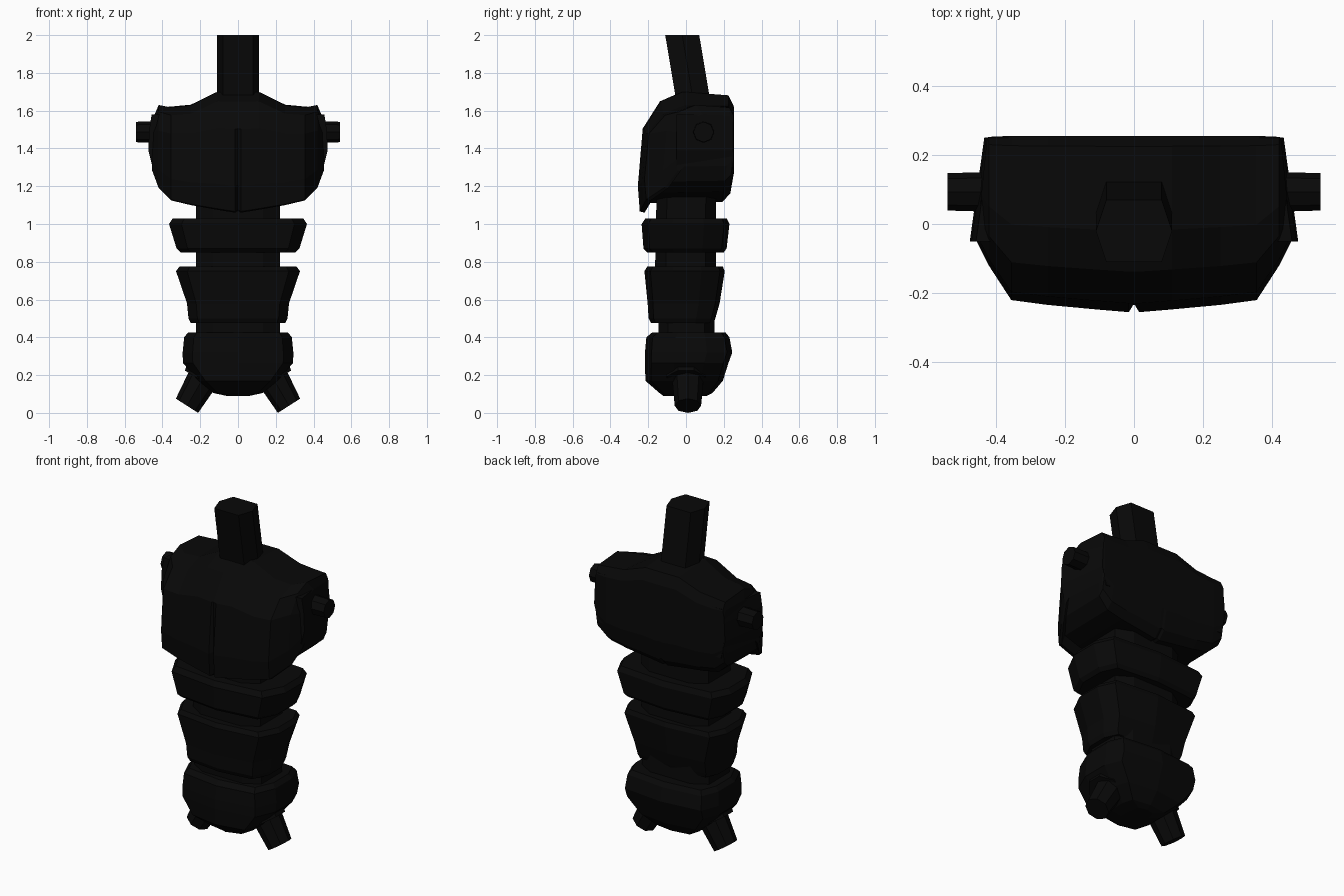
import bpy, bmesh, math
from mathutils import Vector

if "Cube" in bpy.data.objects:
    bpy.data.objects.remove(bpy.data.objects["Cube"])

black = bpy.data.materials.new("near_black")
black.diffuse_color = (0.0025, 0.0025, 0.0025, 1)
black.use_nodes = True
black.node_tree.nodes["Principled BSDF"].inputs["Base Color"].default_value = black.diffuse_color


def loft(name, rings, cap_start=True, mirror=False):
    """Skin a series of closed rings that share one point count."""
    bm = bmesh.new()
    vs = [[bm.verts.new(p) for p in r] for r in rings]
    n = len(rings[0])
    for a, b in zip(vs, vs[1:]):
        for i in range(n):
            j = (i + 1) % n
            bm.faces.new((a[i], a[j], b[j], b[i]))
    if cap_start:
        bm.faces.new(vs[0])
    bm.faces.new(vs[-1])
    bmesh.ops.recalc_face_normals(bm, faces=bm.faces)
    # an open shell needs its outer end to point away from the centre
    bm.faces.ensure_lookup_table()
    if not cap_start and bm.faces[-1].normal.x < 0:
        bmesh.ops.reverse_faces(bm, faces=bm.faces)
    me = bpy.data.meshes.new(name)
    bm.to_mesh(me)
    bm.free()
    me.materials.append(black)
    ob = bpy.data.objects.new(name, me)
    bpy.context.collection.objects.link(ob)
    if mirror:
        ob.modifiers.new("mirror", 'MIRROR').use_axis[0] = True
    return ob


def prism(name, start, end, r0, r1, sides, turn=0.0, mirror=True):
    """Straight peg between two points."""
    start, end = Vector(start), Vector(end)
    d = (end - start).normalized()
    v = Vector((0, 1, 0))
    u = v.cross(d)
    rings = []
    for c, r in ((start, r0), (end, r1)):
        rings.append([c + r * (math.cos(t) * u + math.sin(t) * v)
                      for t in (turn + math.tau * i / sides for i in range(sides))])
    return loft(name, rings, mirror=mirror)


# Armour band outline: shallow point at front and back, chamfered sides
HALF = [(0, -1), (0.82, -0.85), (1, -0.3), (1, 0.42), (0.86, 0.88), (0, 1)]
PLAN = HALF + [(-x, y) for x, y in HALF[-2:0:-1]]


def band(name, levels, plan=PLAN):
    """Levels are (z, half width, front y, back y)."""
    loft(name, [[(x * w, (f + b) / 2 + y * (b - f) / 2, z) for x, y in plan]
                for z, w, f, b in levels])


# Chest: normalised side profile swept outward, then mirrored
PROFILE = [(0.94, 0.97), (1, 0.87), (1, 0.34), (0.96, 0.16), (0.88, 0.09), (0.13, 0.08),
           (0.07, 0), (0.02, 0.01), (0, 0.22), (0.05, 0.69), (0.23, 0.92), (0.46, 1)]
STATIONS = [(0.0, -0.255, 0.255, 1.07, 1.70), (0.015, -0.255, 0.255, 1.06, 1.70),
            (0.11, -0.247, 0.255, 1.075, 1.70), (0.25, -0.234, 0.255, 1.10, 1.648),
            (0.355, -0.22, 0.255, 1.125, 1.637), (0.42, -0.12, 0.252, 1.19, 1.63),
            (0.455, -0.05, 0.25, 1.28, 1.58)]
chest = []
for k, (x, yf, yb, zb, zt) in enumerate(STATIONS):
    ring = []
    for u, v in PROFILE:
        y = yf + u * (yb - yf)
        z = zb + v * (zt - zb)
        if k == 0 and u < 0.06 and v < 0.6:
            y += 0.025                      # centre groove
        if k in (3, 4) and u < 0.5 and v > 0.9:
            z -= 0.02                       # shoulders fall toward the front
        slant = 0.03 * u if k == len(STATIONS) - 1 else 0
        ring.append((x - slant, y, z))
    chest.append(ring)
loft("chest", chest, cap_start=False, mirror=True)

# Shoulder plates and pegs
PLATE = [(0.39, 1.285), (0.448, 1.285), (0.475, 1.39), (0.47, 1.50), (0.457, 1.58), (0.39, 1.58)]
loft("shoulder_plate", [[(x - dx, y, z) for x, z in PLATE]
                        for y, dx in ((-0.05, 0.0), (0.25, 0.042))], mirror=True)
prism("shoulder_peg", (0.40, 0.093, 1.487), (0.54, 0.093, 1.487), 0.058, 0.054, 8)

# Neck: leaning six-sided post
NECK = [(0.11, 0), (0.08, 0.09), (-0.08, 0.09), (-0.11, 0), (-0.08, -0.09), (0.08, -0.09)]
loft("neck", [[(x, y + c, z) for x, y in NECK] for z, c in ((1.60, 0.047), (2.0, -0.02))])

# Spine core with chamfered corners
CORE = [(0.6, -1), (1, -0.65), (1, 0.65), (0.6, 1), (-0.6, 1), (-1, 0.65), (-1, -0.65), (-0.6, -1)]
band("upper_spine", [(0.70, 0.222, -0.165, 0.16), (1.20, 0.222, -0.155, 0.16)], CORE)
band("lower_spine", [(0.36, 0.222, -0.145, 0.15), (0.72, 0.222, -0.15, 0.15)], CORE)

# Abdomen bands
band("upper_band", [(0.85, 0.305, -0.205, 0.20), (0.87, 0.325, -0.225, 0.215),
                    (1.0, 0.365, -0.235, 0.23), (1.03, 0.345, -0.215, 0.215)])
band("middle_band", [(0.475, 0.25, -0.185, 0.145), (0.50, 0.262, -0.198, 0.155),
                     (0.58, 0.27, -0.203, 0.178), (0.75, 0.328, -0.22, 0.205),
                     (0.775, 0.31, -0.205, 0.195)])

# Pelvis and hip joints
band("pelvis", [(0.09, 0.06, -0.12, 0.11), (0.105, 0.13, -0.14, 0.14),
                (0.17, 0.21, -0.215, 0.195), (0.265, 0.292, -0.217, 0.225),
                (0.32, 0.293, -0.217, 0.245), (0.40, 0.285, -0.21, 0.23),
                (0.425, 0.265, -0.18, 0.21)])
prism("hip_socket", (0.16, 0, 0.23), (0.195, 0, 0.172), 0.12, 0.11, 8, math.pi / 8)
prism("hip_peg", (0.155, 0.01, 0.235), (0.27, 0.01, 0.055), 0.088, 0.07, 8)

# Rest the pegs exactly on the floor
low = min((v.co.z for v in bpy.data.objects["hip_peg"].data.vertices))
for v in bpy.data.objects["hip_peg"].data.vertices:
    if v.co.z < 0.12:
        v.co.z -= low
